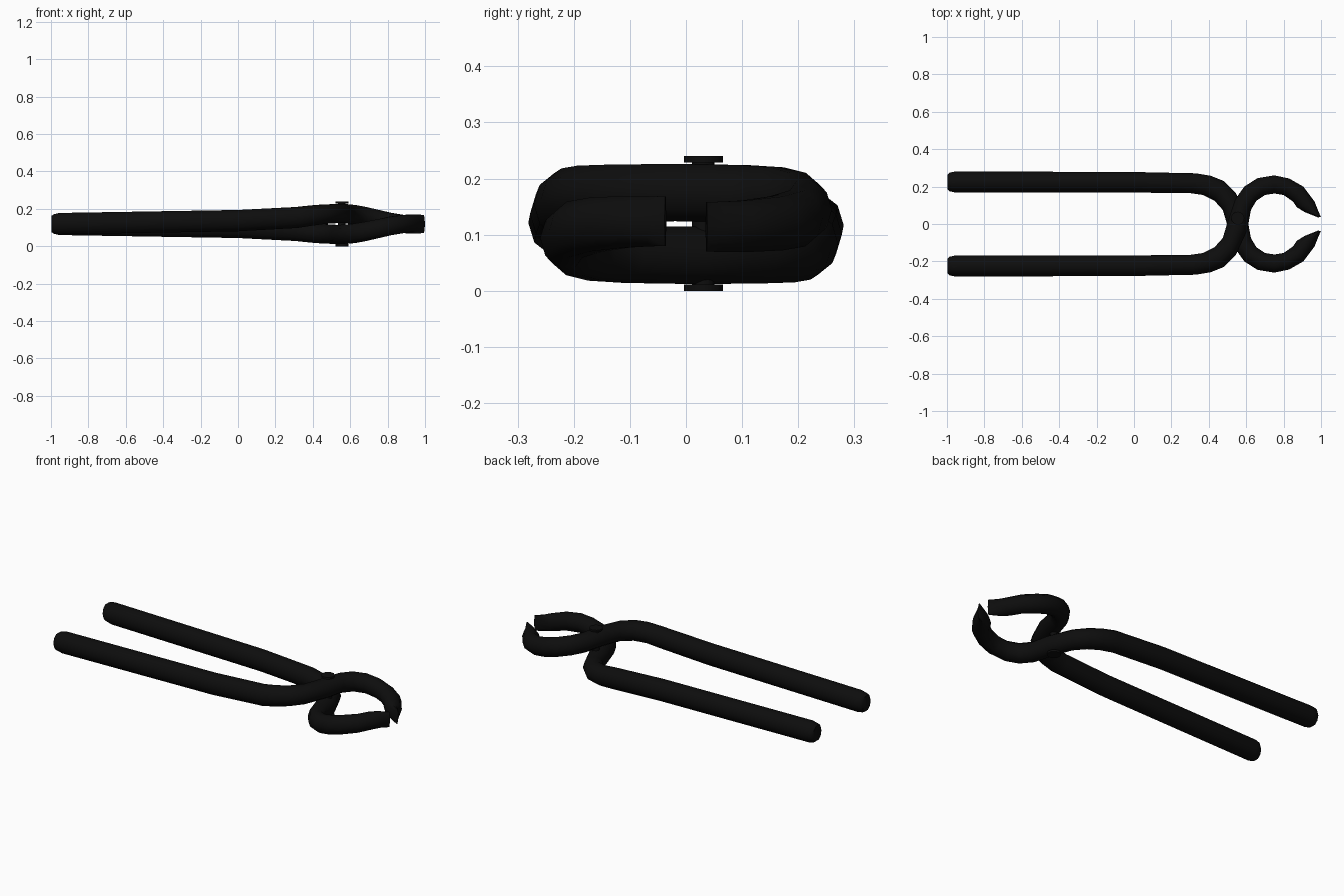
import bpy, bmesh, math

MID_Z, SIDES = 0.119, 10

iron = bpy.data.materials.new("black_iron")
iron.diffuse_color = (0.004, 0.004, 0.004, 1)

# Sections along one arm: left edge x, y, right edge x, y, lift from mid height, half height
SECTIONS = [
    (-0.998, -0.187, -0.998, -0.263, 0.000, 0.043),
    (-0.985, -0.175, -0.985, -0.275, 0.001, 0.051),
    (-0.955, -0.168, -0.955, -0.281, 0.002, 0.057),
    (0.000, -0.168, 0.000, -0.278, 0.018, 0.057),
    (0.300, -0.165, 0.330, -0.271, 0.035, 0.056),
    (0.370, -0.155, 0.410, -0.258, 0.045, 0.054),
    (0.430, -0.125, 0.480, -0.230, 0.052, 0.052),
    (0.475, -0.075, 0.545, -0.165, 0.055, 0.051),
    (0.497, 0.000, 0.605, -0.035, 0.056, 0.051),
    (0.540, 0.130, 0.625, 0.075, 0.054, 0.051),
    (0.590, 0.200, 0.655, 0.125, 0.050, 0.051),
    (0.660, 0.245, 0.700, 0.155, 0.040, 0.051),
    (0.750, 0.260, 0.750, 0.163, 0.025, 0.051),
    (0.830, 0.243, 0.800, 0.155, 0.010, 0.050),
    (0.905, 0.200, 0.850, 0.120, 0.001, 0.048),
    (0.965, 0.120, 0.870, 0.090, -0.004, 0.046),
    (0.985, 0.070, 0.910, 0.065, -0.005, 0.045),
    (0.999, 0.038, 0.985, 0.035, -0.005, 0.044),
]


def finish(name, bm, angle):
    bmesh.ops.recalc_face_normals(bm, faces=bm.faces)
    mesh = bpy.data.meshes.new(name)
    bm.to_mesh(mesh)
    bm.free()
    ob = bpy.data.objects.new(name, mesh)
    bpy.context.collection.objects.link(ob)
    mesh.materials.append(iron)
    bpy.ops.object.select_all(action='DESELECT')
    ob.select_set(True)
    bpy.context.view_layer.objects.active = ob
    bpy.ops.object.shade_smooth_by_angle(angle=math.radians(angle))


def arm(name, s):
    # s = 1 passes over the pivot, s = -1 is the same arm turned over
    bm = bmesh.new()
    rings = []
    for lx, ly, rx, ry, lift, h in SECTIONS:
        ring = []
        for i in range(SIDES):
            a = math.tau * i / SIDES
            t = (1 + math.cos(a)) / 2
            z = lift + h * math.sin(a) / math.sin(math.tau * 2 / SIDES)
            ring.append(bm.verts.new((rx + (lx - rx) * t,
                                      s * (ry + (ly - ry) * t),
                                      MID_Z + s * z)))
        rings.append(ring)
    for p, q in zip(rings, rings[1:]):
        for i in range(SIDES):
            j = (i + 1) % SIDES
            bm.faces.new((p[i], p[j], q[j], q[i]))
    bm.faces.new(rings[0])
    bm.faces.new(rings[-1])
    finish(name, bm, 50)


arm("upper_arm", 1)
arm("lower_arm", -1)

# Pivot rivet: lathe profile with a flat head on each end
bm = bmesh.new()
profile = [(0, 0), (0.035, 0), (0.035, 0.011), (0.02, 0.011),
           (0.02, 0.229), (0.035, 0.229), (0.035, 0.24), (0, 0.24)]
vs = [bm.verts.new((0.555 + r, 0.031, z)) for r, z in profile]
es = [bm.edges.new(p) for p in zip(vs, vs[1:])]
bmesh.ops.spin(bm, geom=vs + es, cent=(0.555, 0.031, 0), axis=(0, 0, 1),
               angle=math.tau, steps=16)
bmesh.ops.remove_doubles(bm, verts=bm.verts, dist=1e-4)
finish("pivot_rivet", bm, 30)
